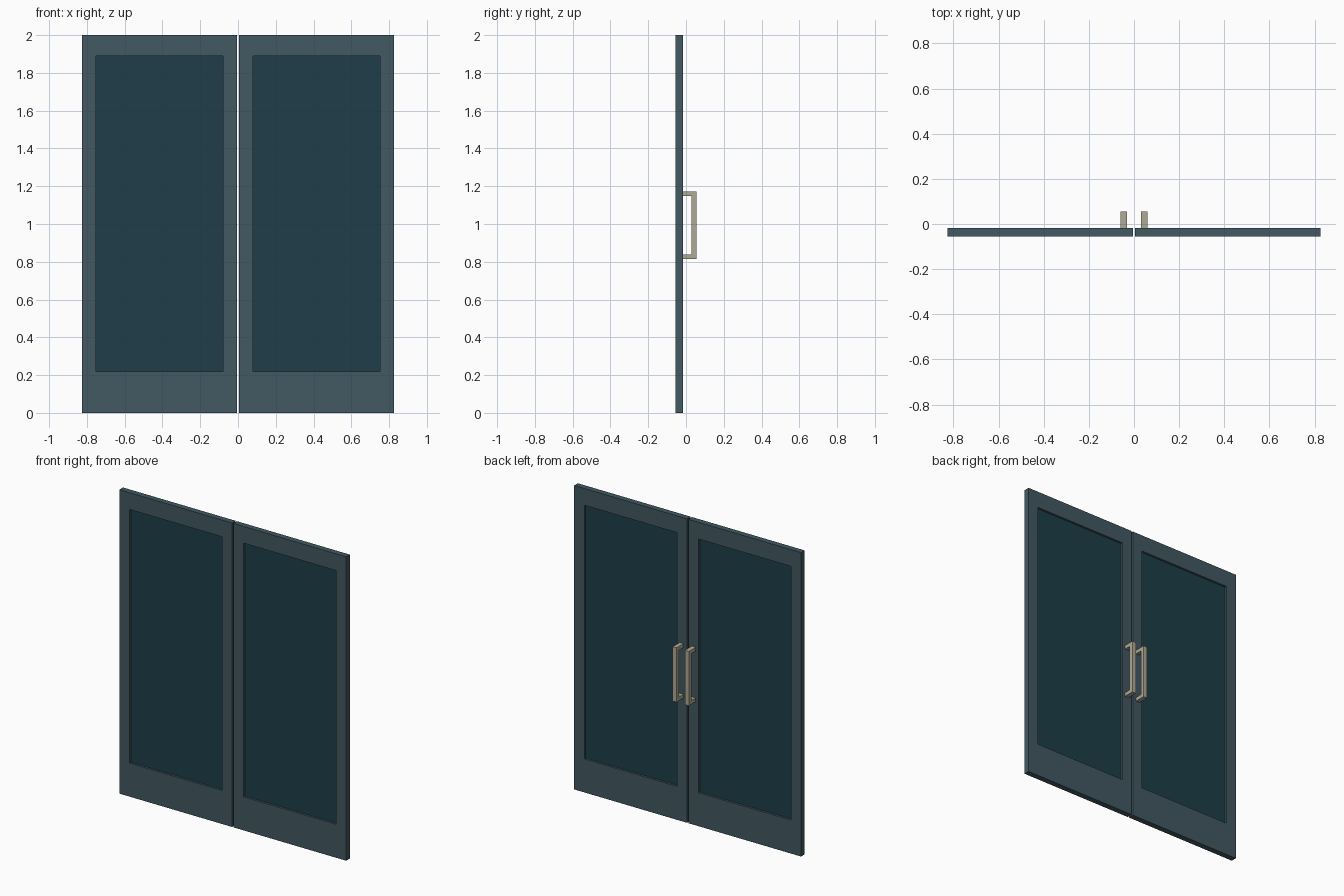
import bpy
import bmesh

if "Cube" in bpy.data.objects:
    bpy.data.objects.remove(bpy.data.objects["Cube"])


def material(name, rgb):
    m = bpy.data.materials.new(name)
    m.diffuse_color = (*rgb, 1.0)
    m.use_nodes = True
    m.node_tree.nodes["Principled BSDF"].inputs["Base Color"].default_value = m.diffuse_color
    return m


FRAME = material("slate_frame", (0.054, 0.098, 0.122))
GLASS = material("dark_glass", (0.013, 0.048, 0.065))
METAL = material("brushed_metal", (0.43, 0.40, 0.30))


def solid(name, quads, offset, mat):
    """Extrude a flat sheet made of quads by the offset vector."""
    bm = bmesh.new()
    for quad in quads:
        bm.faces.new([bm.verts.new(p) for p in quad])
    bmesh.ops.remove_doubles(bm, verts=bm.verts, dist=1e-5)
    ext = bmesh.ops.extrude_face_region(bm, geom=bm.faces[:], use_keep_orig=True)
    moved = [g for g in ext["geom"] if isinstance(g, bmesh.types.BMVert)]
    bmesh.ops.translate(bm, verts=moved, vec=offset)
    bmesh.ops.recalc_face_normals(bm, faces=bm.faces)
    mesh = bpy.data.meshes.new(name)
    bm.to_mesh(mesh)
    bm.free()
    mesh.materials.append(mat)
    obj = bpy.data.objects.new(name, mesh)
    bpy.context.collection.objects.link(obj)


def rect(x0, x1, z0, z1, y):
    return [(x0, y, z0), (x1, y, z0), (x1, y, z1), (x0, y, z1)]


FRONT, BACK = -0.055, -0.017
PANE = 0.010

for side, s in (("left", -1), ("right", 1)):
    # Door frame: a ring of quads between outer edge and window opening
    outer = rect(s * 0.005, s * 0.826, 0.0, 2.0, FRONT)
    inner = rect(s * 0.079, s * 0.752, 0.22, 1.89, FRONT)
    ring = [(outer[i], outer[(i + 1) % 4], inner[(i + 1) % 4], inner[i])
            for i in range(4)]
    solid(side + "_door_frame", ring, (0, BACK - FRONT, 0), FRAME)

    # Recessed glass pane in the middle of the frame
    y = (FRONT + BACK - PANE) / 2
    solid(side + "_glass_pane", [rect(s * 0.079, s * 0.752, 0.22, 1.89, y)],
          (0, PANE, 0), GLASS)

    # Pull handle: mitred U profile, seen from the side, extruded in x
    x = s * 0.03
    out = [(BACK, 0.814), (0.055, 0.814), (0.055, 1.172), (BACK, 1.172)]
    ins = [(BACK, 0.839), (0.029, 0.839), (0.029, 1.147), (BACK, 1.147)]
    bars = [[(x, *p) for p in (out[i], out[i + 1], ins[i + 1], ins[i])]
            for i in range(3)]
    solid(side + "_handle", bars, (s * 0.029, 0, 0), METAL)
